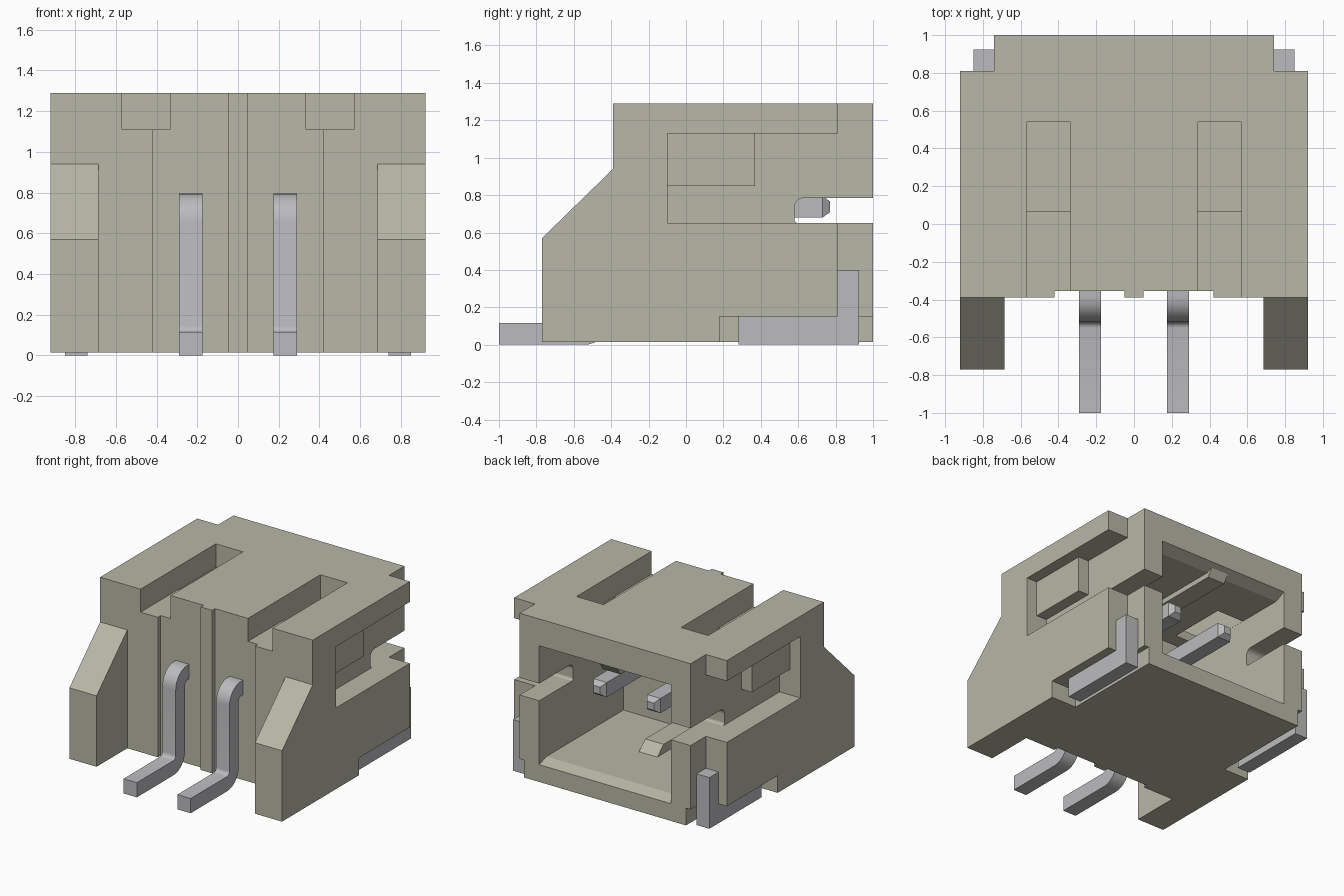
import bpy, bmesh, math
from mathutils import Vector

cube = bpy.data.objects.get("Cube")
if cube:
    bpy.data.objects.remove(cube, do_unlink=True)


def material(name, rgb):
    m = bpy.data.materials.new(name)
    m.use_nodes = True
    m.diffuse_color = (*rgb, 1)
    node = next(n for n in m.node_tree.nodes if n.type == 'BSDF_PRINCIPLED')
    node.inputs["Base Color"].default_value = (*rgb, 1)
    node.inputs["Roughness"].default_value = 0.6
    return m


plastic = material("olive plastic", (0.48, 0.48, 0.385))
metal = material("grey metal", (0.50, 0.50, 0.515))


def prism(name, points, x0, x1, mat, tip=False):
    """Extrude a (y, z) outline from x0 to x1; tip tapers the face at the far +y end."""
    bm = bmesh.new()
    face = bm.faces.new([bm.verts.new((x0, y, z)) for y, z in points])
    out = bmesh.ops.extrude_face_region(bm, geom=[face])
    moved = [v for v in out["geom"] if isinstance(v, bmesh.types.BMVert)]
    bmesh.ops.translate(bm, vec=(x1 - x0, 0, 0), verts=moved)
    bmesh.ops.recalc_face_normals(bm, faces=bm.faces)
    if tip:
        end = max(bm.faces, key=lambda f: f.calc_center_median().y)
        end = bmesh.ops.extrude_discrete_faces(bm, faces=[end])["faces"][0]
        c = end.calc_center_median()
        for v in end.verts:
            v.co = c + (v.co - c) * 0.5 + Vector((0, 0.04, 0))
    mesh = bpy.data.meshes.new(name)
    bm.to_mesh(mesh)
    bm.free()
    mesh.materials.append(mat)
    obj = bpy.data.objects.new(name, mesh)
    bpy.context.collection.objects.link(obj)
    return obj


def box(name, x, y, z, mat=plastic):
    outline = [(y[0], z[0]), (y[1], z[0]), (y[1], z[1]), (y[0], z[1])]
    return prism(name, outline, x[0], x[1], mat)


def arc(cy, cz, r, a0, a1, n=8):
    angles = [math.radians(a0 + (a1 - a0) * i / n) for i in range(n + 1)]
    return [(cy + r * math.cos(a), cz + r * math.sin(a)) for a in angles]


# Housing block with the sloped front wings
BASE, TOP = 0.015, 1.29
housing = prism("housing", [(-0.77, BASE), (1, BASE), (1, TOP), (-0.39, TOP),
                            (-0.39, 0.94), (-0.77, 0.57)], -0.92, 0.92, plastic)
cutters = []


def cut(x, y, z):
    cutters.append(box("cutter", x, y, z))


# Gap between the wings, and the mating cavity with a flared mouth
cut((-0.685, 0.685), (-1, -0.39), (-0.2, 1.5))
cutters.append(prism("cutter", [(-0.04, 0.18), (0.91, 0.18), (1, 0.15), (1.1, 0.117),
                                (1.1, 1.124), (1, 1.08), (0.91, 1.04), (-0.04, 1.04)],
                     -0.57, 0.57, plastic))
# Slot with rounded inner corners through both side walls
slot = [(1.2, 0.65), (1.2, 0.785)] + arc(0.63, 0.735, 0.05, 90, 180) \
    + arc(0.60, 0.67, 0.02, 180, 270, 4)
cutters.append(prism("cutter", slot, -1.1, 1.1, plastic))

for s in (-1, 1):
    def span(a, b):
        return tuple(sorted((s * a, s * b)))
    cut(span(0.05, 0.42), (-0.6, -0.355), (-0.2, 1.5))      # front panel recess
    cut(span(0.335, 0.57), (-0.6, 0.54), (1.11, 1.5))       # top groove
    cut(span(0.335, 0.569), (0.07, 0.539), (0.9, 1.4))      # window into the cavity
    cut(span(0.74, 1.2), (0.81, 1.2), (-0.2, 1.5))          # rear corner step
    cut(span(0.74, 1.2), (-0.1, 1.1), (0.65, 1.13))         # side recess
    cut(span(0.70, 1.2), (0.18, 1.2), (-0.2, 0.15))         # notch for the solder tab

for c in cutters:
    c.hide_render = True
    mod = housing.modifiers.new("cut", 'BOOLEAN')
    mod.operation, mod.solver, mod.object = 'DIFFERENCE', 'EXACT', c
bpy.context.view_layer.update()
graph = bpy.context.evaluated_depsgraph_get()
result = bpy.data.meshes.new_from_object(housing.evaluated_get(graph))
housing.modifiers.clear()
housing.data = result
result.materials.clear()
result.materials.append(plastic)
for c in cutters:
    bpy.data.objects.remove(c, do_unlink=True)

# Guide ridges on the cavity ceiling and floor
prism("ceiling_ridge", [(-0.06, 1.06), (0.96, 1.06), (0.92, 1.0), (-0.06, 1.0)],
      -0.075, 0.075, plastic)
prism("floor_ridge", [(-0.06, 0.17), (0.48, 0.17), (0.39, 0.25), (-0.06, 0.25)],
      -0.08, 0.08, plastic)

# Contact pins: foot, bend, upright, bend, straight contact with tapered tip
pin = [(-1, 0)] + arc(-0.545, 0.14, 0.14, -90, 0) + arc(-0.375, 0.65, 0.03, 180, 90, 4) \
    + [(0.73, 0.68), (0.73, 0.795)] + arc(-0.38, 0.655, 0.14, 90, 180) \
    + arc(-0.55, 0.145, 0.03, 0, -90, 4) + [(-1, 0.115)]

for side, s in (("right", -1), ("left", 1)):
    contact = prism(side + "_contact_pin", pin, s * 0.2325 - 0.0575, s * 0.2325 + 0.0575,
                    metal, tip=True)
    bpy.ops.object.select_all(action='DESELECT')
    contact.select_set(True)
    bpy.context.view_layer.objects.active = contact
    bpy.ops.object.shade_smooth_by_angle(angle=math.radians(30))

    # Raised block in the side recess
    box(side + "_latch_block", sorted((s * 0.73, s * 0.83)), (-0.11, 0.37), (0.85, 1.14))

    # L-shaped solder tab
    prism(side + "_solder_tab", [(0.28, 0), (0.925, 0), (0.925, 0.4), (0.81, 0.4),
                                 (0.81, 0.15), (0.28, 0.15)], s * 0.74, s * 0.85, metal)
